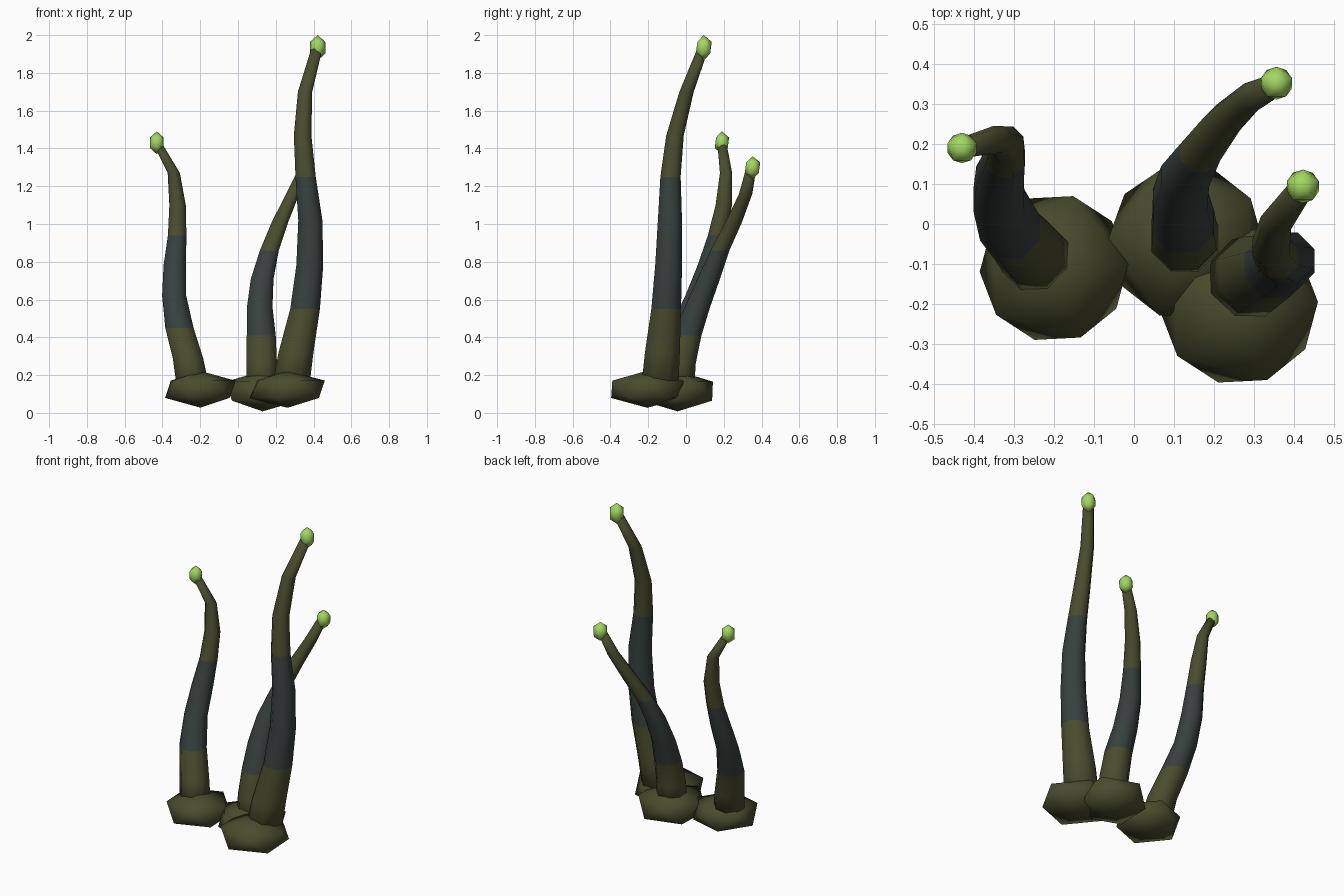
import bpy, bmesh
from math import cos, sin, pi, radians

cube = bpy.data.objects.get("Cube")
if cube:
    bpy.data.objects.remove(cube)


def material(name, rgb):
    m = bpy.data.materials.new(name)
    m.use_nodes = True
    m.diffuse_color = (*rgb, 1)
    bsdf = next(n for n in m.node_tree.nodes if n.type == 'BSDF_PRINCIPLED')
    bsdf.inputs["Base Color"].default_value = (*rgb, 1)
    bsdf.inputs["Roughness"].default_value = 0.8
    return m


OLIVE = material("olive", (0.068, 0.072, 0.027))
TEAL = material("dark teal", (0.038, 0.052, 0.049))
GLOW = material("light green", (0.36, 0.68, 0.12))
SIDES = 8


def finish(name, bm, mats):
    bmesh.ops.recalc_face_normals(bm, faces=bm.faces)
    for f in bm.faces:
        f.smooth = True
    mesh = bpy.data.meshes.new(name)
    bm.to_mesh(mesh)
    bm.free()
    for m in mats:
        mesh.materials.append(m)
    obj = bpy.data.objects.new(name, mesh)
    bpy.context.collection.objects.link(obj)


def nub(name, x, y, z, radius, half, phase, mat):
    """Twenty-sided lump: two poles and two staggered rings of five."""
    bm = bmesh.new()
    for s in (1, -1):
        bm.verts.new((x, y, z + s * half))
        for i in range(5):
            a = radians(phase + 72 * i + (0 if s > 0 else 36))
            bm.verts.new((x + radius * cos(a), y + radius * sin(a), z + s * half * 0.47))
    bmesh.ops.convex_hull(bm, input=bm.verts)
    finish(name, bm, [mat])


def stalk(name, rings):
    """Tapering tube of level rings (x, y, z, radius) with a dark middle band."""
    bm = bmesh.new()
    loops = []
    for x, y, z, r in rings:
        angles = [2 * pi * (i + 0.5) / SIDES for i in range(SIDES)]
        loops.append([bm.verts.new((x + r * cos(a), y + r * sin(a), z)) for a in angles])
    for k, (low, high) in enumerate(zip(loops, loops[1:])):
        for i in range(SIDES):
            j = (i + 1) % SIDES
            f = bm.faces.new((low[i], low[j], high[j], high[i]))
            f.material_index = 1 if 2 <= k <= 4 else 0
    bm.faces.new(loops[0][::-1])
    bm.faces.new(loops[-1])
    finish(name, bm, [OLIVE, TEAL])


# Bulbs at the roots
nub("right_bulb", -0.20, -0.11, 0.125, 0.186, 0.097, 3, OLIVE)
nub("middle_bulb", 0.13, -0.045, 0.115, 0.195, 0.107, 34, OLIVE)
nub("left_bulb", 0.262, -0.205, 0.125, 0.198, 0.098, 3, OLIVE)

# Curved stalks
stalk("right_stalk", [
    (-0.235, -0.095, 0.12, 0.094), (-0.265, -0.06, 0.29, 0.087), (-0.31, -0.01, 0.45, 0.081),
    (-0.338, 0.06, 0.62, 0.069), (-0.335, 0.12, 0.78, 0.064), (-0.322, 0.165, 0.94, 0.053),
    (-0.32, 0.2, 1.1, 0.047), (-0.34, 0.212, 1.27, 0.035), (-0.428, 0.19, 1.43, 0.026)])
stalk("middle_stalk", [
    (0.13, -0.042, 0.11, 0.092), (0.125, -0.03, 0.26, 0.088), (0.123, 0.005, 0.41, 0.083),
    (0.115, 0.06, 0.56, 0.073), (0.128, 0.12, 0.71, 0.065), (0.166, 0.18, 0.86, 0.054),
    (0.222, 0.253, 1.01, 0.047), (0.29, 0.316, 1.16, 0.038), (0.352, 0.346, 1.3, 0.029)])
stalk("left_stalk", [
    (0.272, -0.142, 0.09, 0.108), (0.307, -0.125, 0.32, 0.1), (0.355, -0.105, 0.55, 0.085),
    (0.38, -0.092, 0.78, 0.077), (0.383, -0.085, 1.02, 0.069), (0.358, -0.082, 1.25, 0.058),
    (0.342, -0.058, 1.47, 0.05), (0.355, 0.003, 1.7, 0.041), (0.418, 0.09, 1.93, 0.032)])

# Glowing tips
nub("right_tip", -0.43, 0.19, 1.43, 0.038, 0.06, 18, GLOW)
nub("middle_tip", 0.356, 0.352, 1.298, 0.041, 0.06, 18, GLOW)
nub("left_tip", 0.422, 0.094, 1.933, 0.042, 0.067, 18, GLOW)
